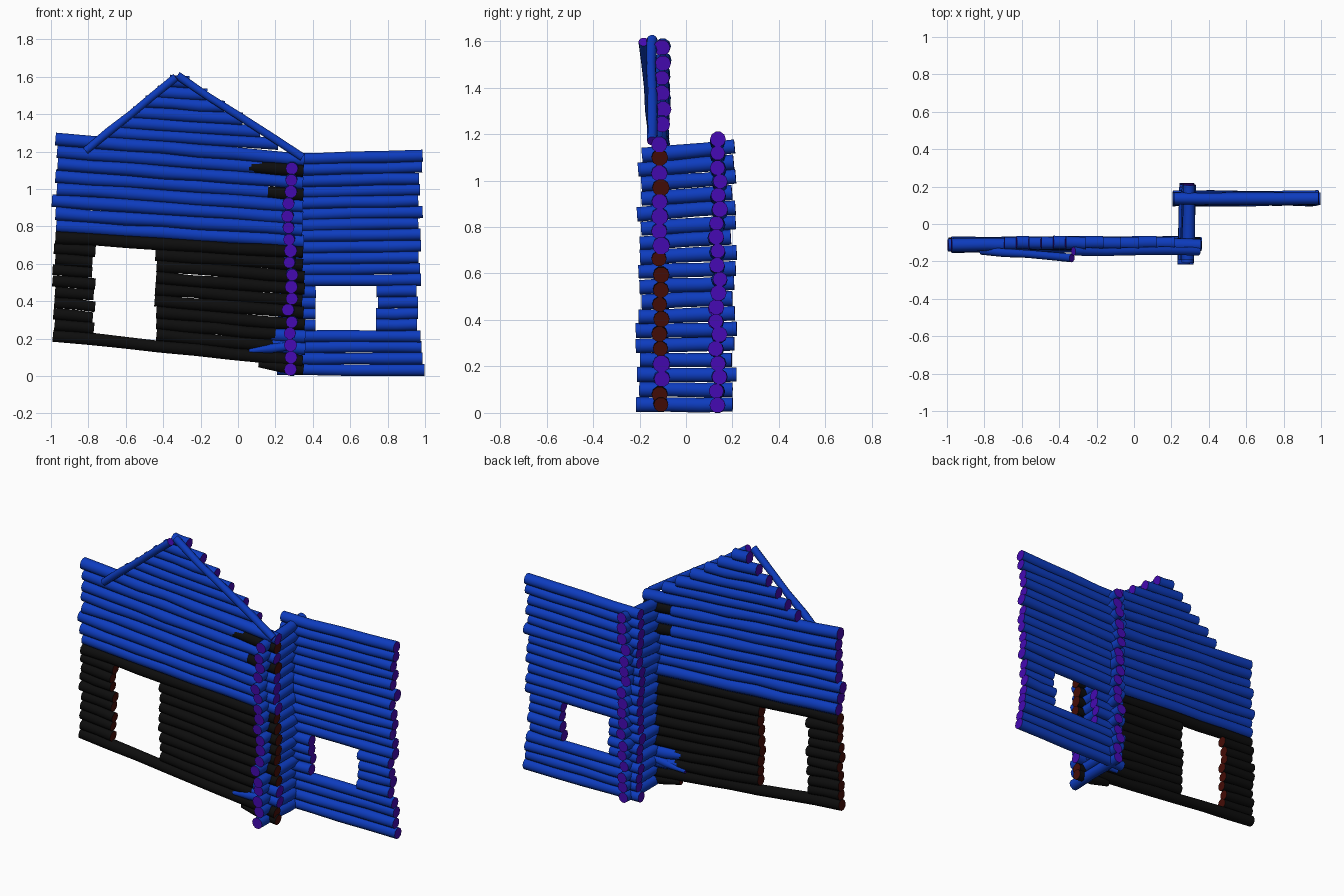
import bpy, bmesh, math, random
from mathutils import Vector

if "Cube" in bpy.data.objects:
    bpy.data.objects.remove(bpy.data.objects["Cube"])

random.seed(4)


def material(name, rgb):
    m = bpy.data.materials.new(name)
    m.diffuse_color = (*rgb, 1)
    m.use_nodes = True
    m.node_tree.nodes["Principled BSDF"].inputs["Base Color"].default_value = m.diffuse_color
    return m


MATS = [material("blue_bark", (0.004, 0.045, 0.52)), material("purple_end", (0.06, 0.003, 0.45)),
        material("charred_bark", (0.004, 0.004, 0.004)), material("charred_end", (0.06, 0.004, 0.002))]
BLUE, BLACK = 0, 2
SIDES = 10


def jit(a):
    return random.uniform(-a, a)


def log(bm, p, q, r, kind=BLUE, taper=1.0, wobble=0.003):
    """One slightly crooked log from p to q; taper scales the radius at p."""
    p, q = Vector(p), Vector(q)
    d = (q - p).normalized()
    u = d.cross(Vector((0, 0, 1))).normalized()
    v = u.cross(d)
    n = max(2, int((q - p).length / 0.2) + 1)
    rings = []
    for i in range(n + 1):
        t = i / n
        c = p.lerp(q, t) + u * jit(wobble) + v * jit(wobble)
        rr = r * (1 + jit(0.06)) * (taper + (1 - taper) * min(1, t * 2))
        rings.append([bm.verts.new(c + (u * math.cos(a) + v * math.sin(a)) * rr)
                      for a in (2 * math.pi * k / SIDES for k in range(SIDES))])
    for a, b in zip(rings, rings[1:]):
        for k in range(SIDES):
            j = (k + 1) % SIDES
            bm.faces.new((a[k], a[j], b[j], b[k])).material_index = kind
    for ring in (rings[0][::-1], rings[-1]):
        bm.faces.new(ring).material_index = kind + 1


def finish(bm, name):
    bmesh.ops.recalc_face_normals(bm, faces=bm.faces)
    me = bpy.data.meshes.new(name)
    bm.to_mesh(me)
    bm.free()
    for m in MATS:
        me.materials.append(m)
    ob = bpy.data.objects.new(name, me)
    bpy.context.collection.objects.link(ob)
    bpy.context.view_layer.objects.active = ob
    ob.select_set(True)
    bpy.ops.object.shade_smooth_by_angle(angle=math.radians(45))
    ob.select_set(False)


# Front wall: sagging rows, charred below, with a doorway
YF = -0.11
XL, XR = -0.98, 0.35


def row_ends(i):
    if i < 10:
        return 0.217 + 0.0583 * i, 0.08 + 0.0644 * i
    return 0.80 + 0.067 * (i - 10), 0.72 + 0.0625 * (i - 10)


def row_log(bm, i, x0, x1, kind, r=0.034, taper=1.0):
    zl, zr = row_ends(i)
    y = YF + jit(0.006)
    at = lambda x: (x, y, zl + (zr - zl) * (x - XL) / (XR - XL))
    log(bm, at(x0), at(x1), r, kind, taper)


charred, upper, patches = bmesh.new(), bmesh.new(), bmesh.new()
for i in range(10):
    end = 0.2 if i in (1, 2) else XR + jit(0.008)
    if 1 <= i <= 8:
        row_log(charred, i, XL - 0.005 + jit(0.012), -0.77 + jit(0.01), BLACK, 0.031)
        row_log(charred, i, -0.44 + jit(0.006), end, BLACK)
    else:
        row_log(charred, i, XL + jit(0.012), end, BLACK)
log(charred, (0.11, YF, 0.065), (0.35, YF, 0.034), 0.031, BLACK, 0.6)
for i in range(10, 18):
    row_log(upper, i, XL + jit(0.016), 0.16 if i in (14, 16) else XR + jit(0.008), BLUE, 0.036)

# Swapped ends: fresh logs low down, charred stubs high up
row_log(patches, 1, 0.04, 0.36, BLUE, 0.036, 0.6)
row_log(patches, 2, 0.04, 0.36, BLUE, 0.037, 0.6)
log(patches, (0.06, YF - 0.02, 0.13), (0.3, YF - 0.03, 0.16), 0.024, BLUE, 0.5)
log(patches, (0.06, YF + 0.03, 0.15), (0.3, YF + 0.02, 0.18), 0.024, BLUE, 0.5)
row_log(patches, 14, 0.11, 0.35, BLACK, 0.037, 0.75)
row_log(patches, 16, 0.06, 0.35, BLACK, 0.037, 0.75)
finish(charred, "charred_front_wall")
finish(upper, "upper_front_wall")
finish(patches, "patched_log_ends")

# Gable rows clipped to the roof slopes
gable = bmesh.new()
for j in range(6):
    zc, s = 1.275 + 0.0595 * j, -0.065
    xl = xr = -0.3
    for _ in range(5):
        xl = -0.33 - (1.62 - zc - s * (xl + 0.3)) / 0.84
        xr = -0.32 + (1.62 - zc - s * (xr + 0.3)) / 0.69
    y = -0.10 + jit(0.006)
    log(gable, (xl + 0.015, y, zc + s * (xl + 0.3)), (xr - 0.015, y, zc + s * (xr + 0.3)), 0.034)
finish(gable, "gable")

# Rafters in front of the gable
rafters = bmesh.new()
log(rafters, (-0.815, -0.145, 1.205), (-0.33, -0.18, 1.595), 0.022)
log(rafters, (-0.325, -0.148, 1.605), (0.345, -0.145, 1.17), 0.022)
finish(rafters, "rafters")

# Cross wall joining the two long walls
cross = bmesh.new()
for i in range(18):
    x = 0.278 + jit(0.012)
    log(cross, (x, -0.202 + jit(0.014), 0.038 + 0.063 * i),
        (x + 0.008, 0.203 + jit(0.016), 0.034 + 0.0655 * i), 0.033)
finish(cross, "cross_wall")

# Right wall with a window
right = bmesh.new()
for i in range(20):
    y = 0.137 + jit(0.008)
    za, zb = 0.035 + 0.0592 * i, 0.034 + 0.0602 * i
    x0, x1 = 0.215 + jit(0.012), (0.998 if i == 0 else 0.975 + jit(0.013))
    at = lambda x: (x, y, za + (zb - za) * (x - 0.2) / 0.8)
    spans = [(x0, 0.41 + jit(0.008)), (0.745 + jit(0.008), x1 - 0.01)] if 4 <= i <= 7 else [(x0, x1)]
    for a, b in spans:
        log(right, at(a), at(b), 0.033)
finish(right, "right_wall")
